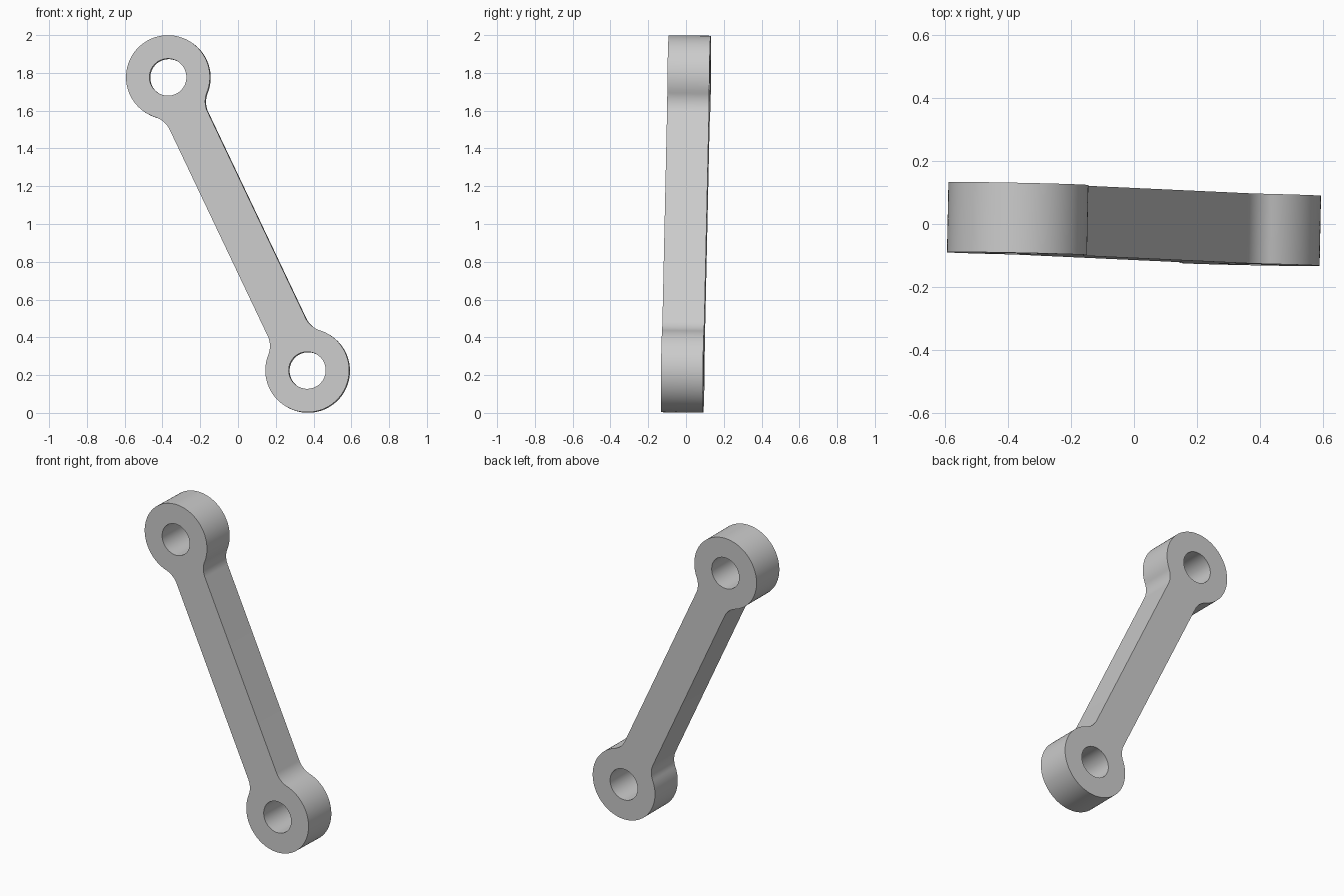
import bpy, bmesh, math
from mathutils import Vector, Matrix

cube = bpy.data.objects.get("Cube")
if cube:
    bpy.data.objects.remove(cube, do_unlink=True)

RING = 0.222          # outer radius of each eye
HOLE = 0.098          # bore radius
WIDTH = RING / 2      # half width of the bar
DEPTH = 0.222         # thickness
FILLET = 0.125        # blend between bar and eye
END = Vector((-0.369, 0, 0.776))   # upper eye, from the middle of the link
HALF = END.length


def arc(cx, cy, r, start, stop, steps):
    return [Vector((cx + r * math.cos(a), cy + r * math.sin(a), 0))
            for a in (start + (stop - start) * i / steps for i in range(steps + 1))]


# Outline of one end: fillet, eye, fillet
rise = WIDTH + FILLET
run = math.sqrt((RING + FILLET) ** 2 - rise ** 2)
theta = math.atan2(rise, run)
lower = arc(HALF - run, -rise, FILLET, math.pi / 2, theta, 14)
eye = arc(HALF, 0, RING, theta - math.pi, math.pi - theta, 72)
upper = [Vector((p.x, -p.y, 0)) for p in reversed(lower)]
end = lower + eye[1:-1] + upper
outline = end + [-p for p in end]
holes = [arc(x, 0, HOLE, 0, math.tau, 48)[:-1] for x in (HALF, -HALF)]

# Fill the profile around the bores and extrude it
bm = bmesh.new()
for loop in [outline] + holes:
    verts = [bm.verts.new(p) for p in loop]
    for a, b in zip(verts, verts[1:] + verts[:1]):
        bm.edges.new((a, b))
bmesh.ops.triangle_fill(bm, use_beauty=True, use_dissolve=False, edges=bm.edges[:])
bmesh.ops.translate(bm, verts=bm.verts[:], vec=(0, 0, -DEPTH / 2))
solid = bmesh.ops.extrude_face_region(bm, geom=bm.faces[:])
top = [g for g in solid["geom"] if isinstance(g, bmesh.types.BMVert)]
bmesh.ops.translate(bm, verts=top, vec=(0, 0, DEPTH))
bmesh.ops.recalc_face_normals(bm, faces=bm.faces[:])

# Lean the link into place, with a slight twist away from the front plane
normal = Vector((0.0203, 1, -0.0123)).normalized()
along = (END - normal * END.dot(normal)).normalized()
across = normal.cross(along)
pose = Matrix((along, across, normal)).transposed().to_4x4()
bm.transform(Matrix.Translation((0, 0, 1)) @ pose)

mesh = bpy.data.meshes.new("link_arm")
bm.to_mesh(mesh)
bm.free()
link = bpy.data.objects.new("link_arm", mesh)
bpy.context.collection.objects.link(link)

# Plain grey metal
grey = bpy.data.materials.new("grey")
grey.use_nodes = True
colour = (0.6, 0.6, 0.6, 1)
grey.diffuse_color = colour
grey.node_tree.nodes["Principled BSDF"].inputs["Base Color"].default_value = colour
mesh.materials.append(grey)

bpy.ops.object.select_all(action="DESELECT")
link.select_set(True)
bpy.context.view_layer.objects.active = link
bpy.ops.object.shade_smooth_by_angle(angle=math.radians(30))
